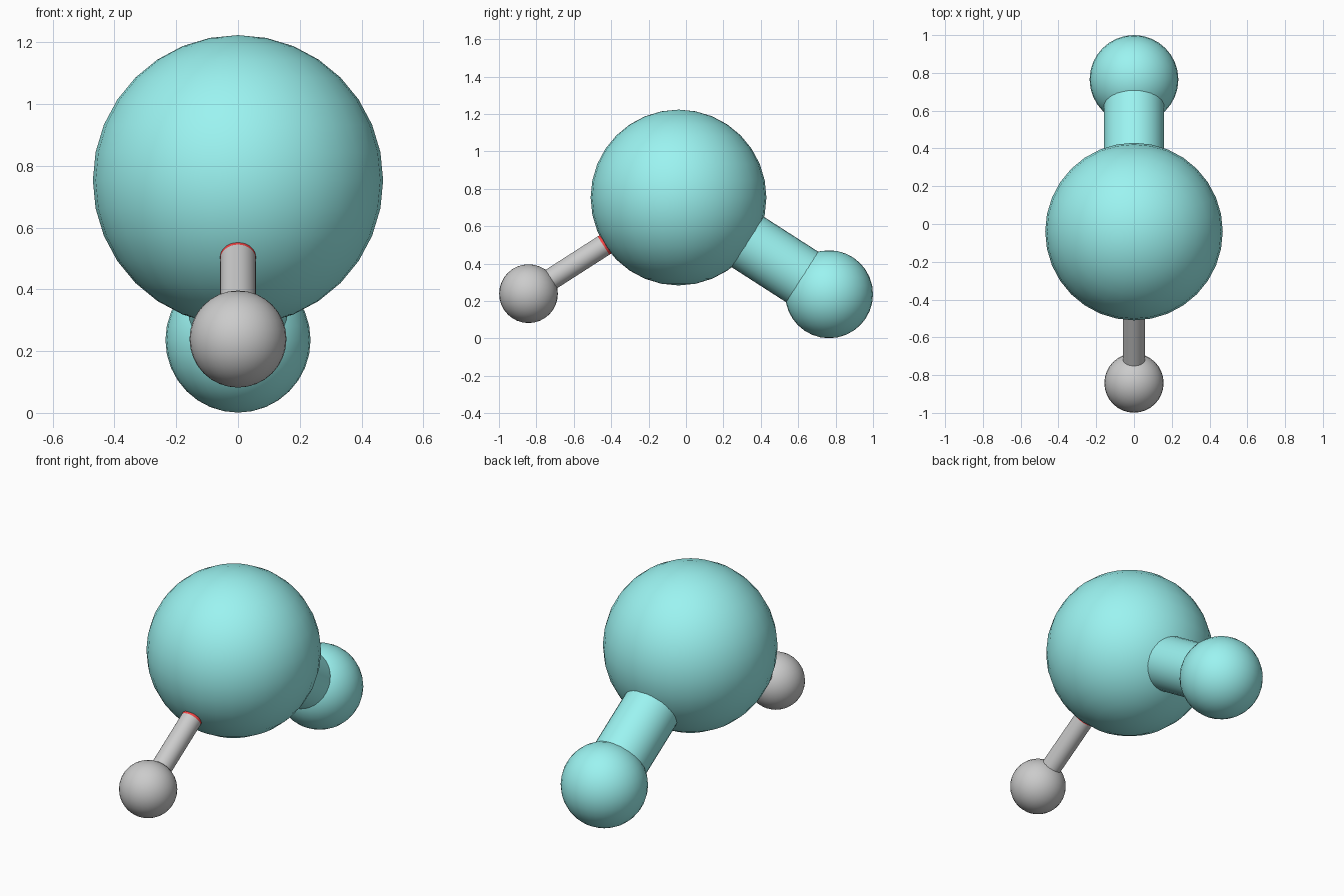
import bpy, math
from mathutils import Vector

if "Cube" in bpy.data.objects:
    bpy.data.objects.remove(bpy.data.objects["Cube"])


def material(name, rgb):
    m = bpy.data.materials.new(name)
    m.diffuse_color = (*rgb, 1)
    m.use_nodes = True
    m.node_tree.nodes["Principled BSDF"].inputs["Base Color"].default_value = m.diffuse_color
    return m


TEAL = material("teal", (0.33, 0.9, 0.88))
RED = material("red", (0.9, 0.06, 0.06))


def finish(name, mat):
    ob = bpy.context.object
    ob.name = name
    if mat:
        ob.data.materials.append(mat)
    bpy.ops.object.shade_smooth_by_angle(angle=math.radians(40))


def ball(name, centre, radius, mat=None):
    bpy.ops.mesh.primitive_uv_sphere_add(segments=32, ring_count=16,
                                         radius=radius, location=centre)
    finish(name, mat)


def rod(name, a, b, radius, mat=None):
    d = b - a
    bpy.ops.mesh.primitive_cylinder_add(
        vertices=32, radius=radius, depth=d.length, location=(a + b) / 2,
        rotation=d.to_track_quat('Z', 'Y').to_euler())
    finish(name, mat)


centre = Vector((0, -0.04, 0.753))
back = Vector((0, 0.765, 0.236))
front = Vector((0, -0.842, 0.239))

# Balls
ball("centre_ball", centre, 0.47, TEAL)
ball("back_ball", back, 0.235, TEAL)
ball("front_ball", front, 0.157)

# Thick back rod, and thin front rod split at its midpoint into two colours
rod("back_rod", centre, back, 0.16, TEAL)
middle = (centre + front) / 2
rod("front_rod_inner", centre, middle, 0.058, RED)
rod("front_rod_outer", middle, front, 0.058)
